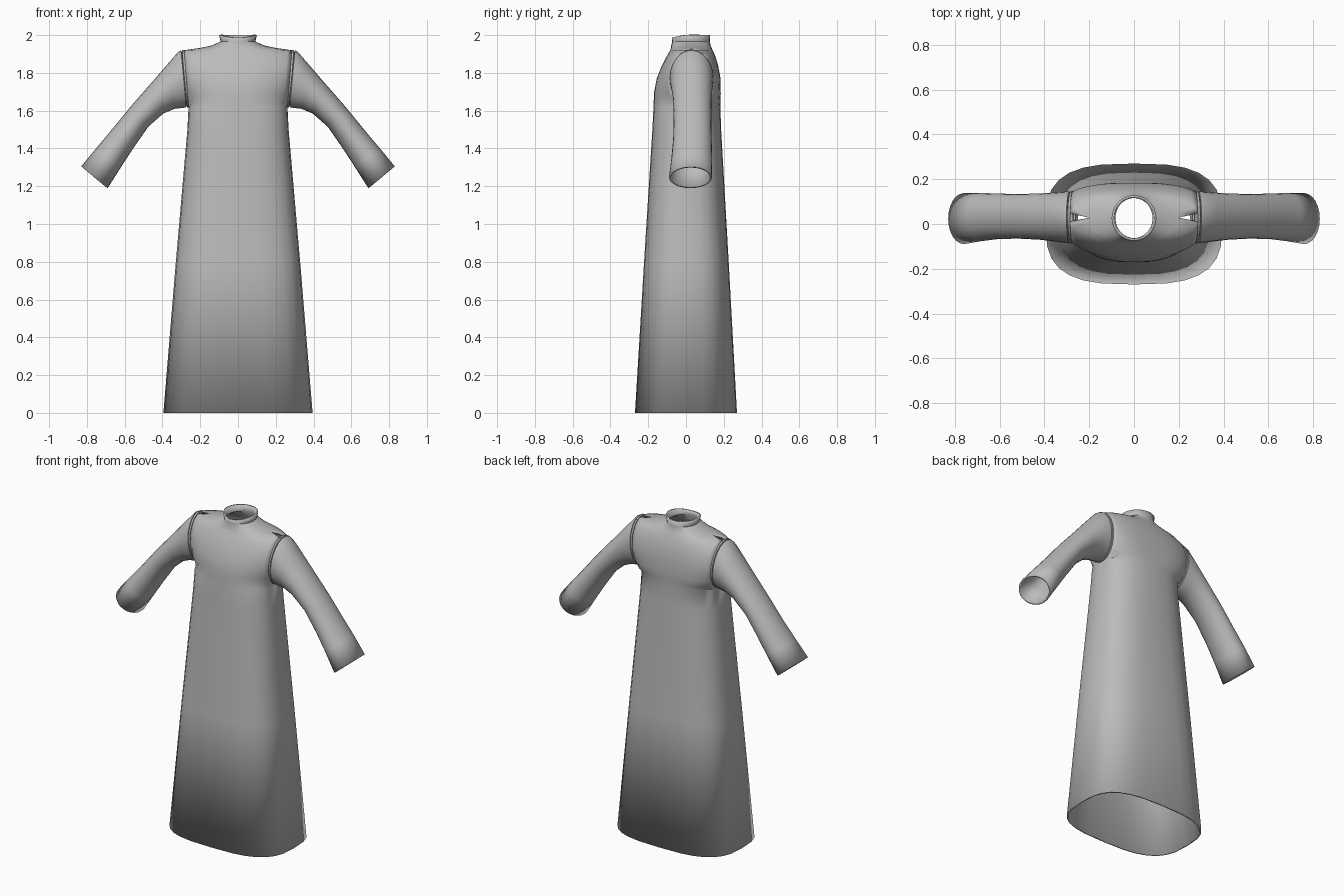
import bpy, bmesh, math
from mathutils import Vector

cube = bpy.data.objects.get("Cube")
if cube:
    bpy.data.objects.remove(cube, do_unlink=True)

cloth = bpy.data.materials.new("grey cloth")
cloth.use_nodes = True
cloth.diffuse_color = (0.5, 0.5, 0.5, 1)
cloth.node_tree.nodes["Principled BSDF"].inputs["Base Color"].default_value = (0.5, 0.5, 0.5, 1)


def loft(name, rings, is_hole=None, thickness=0.01):
    """Skin closed rings into an open tube of cloth."""
    bm = bmesh.new()
    loops = [[bm.verts.new(p) for p in ring] for ring in rings]
    n = len(loops[0])
    for low, high in zip(loops, loops[1:]):
        for i in range(n):
            j = (i + 1) % n
            face = bm.faces.new((low[i], low[j], high[j], high[i]))
            if is_hole and is_hole(i):
                face.material_index = 1
    # temporary caps make the outward direction certain
    for loop in (loops[0], loops[-1]):
        bm.faces.new(loop).material_index = 1
    bmesh.ops.remove_doubles(bm, verts=bm.verts[:], dist=0.0005)
    bmesh.ops.recalc_face_normals(bm, faces=bm.faces[:])
    holes = [f for f in bm.faces if f.material_index == 1]
    bmesh.ops.delete(bm, geom=holes, context='FACES')
    mesh = bpy.data.meshes.new(name)
    bm.to_mesh(mesh)
    bm.free()
    mesh.materials.append(cloth)
    obj = bpy.data.objects.new(name, mesh)
    bpy.context.collection.objects.link(obj)
    shell = obj.modifiers.new("cloth thickness", 'SOLIDIFY')
    shell.thickness = thickness
    shell.offset = -1
    bpy.ops.object.select_all(action='DESELECT')
    obj.select_set(True)
    bpy.context.view_layer.objects.active = obj
    bpy.ops.object.shade_smooth_by_angle(angle=math.radians(40))
    return obj


ARC = 14          # segments across the front, and across the back
ARM_Y = 0.03      # middle of the armholes


def signed_power(v, e):
    return math.copysign(abs(v) ** e, v)


def body_ring(z, c, w, front, back, n, dip=0):
    """Front and back arcs, c wide each way, ending w either side of an armhole."""
    b, mid = (back - front) / 2, (back + front) / 2
    a = c / (1 - (w / b) ** n) ** (1 / n)
    start = math.acos(min(1, (c / a) ** (n / 2)))
    points = []
    for side in (1, -1):
        for i in range(ARC + 1):
            t = start + (math.pi - 2 * start) * i / ARC
            x = side * a * signed_power(math.cos(t), 2 / n)
            y = side * b * abs(math.sin(t)) ** (2 / n)
            pull = (ARM_Y - mid) * (x / c) ** 2 if w else 0
            drop = dip * max(0, -y / b) ** 2
            points.append(Vector((x, mid + y + pull, z - drop)))
    return points


# Gown from hem to collar: height, half width, armhole half width, front, back, squareness
gown = [
    (0, .395, 0, -.27, .27, 3),
    (.8, .329, 0, -.222, .226, 2.8),
    (1.5, .268, 0, -.178, .186, 2.6),
    (1.62, .262, 0, -.172, .182, 2.5),
    (1.645, .265, .06, -.171, .183, 2.5),
    (1.69, .27, .1, -.17, .184, 2.5),
    (1.77, .277, .115, -.155, .183, 2.4),
    (1.84, .282, .1, -.127, .17, 2.3),
    (1.89, .284, .07, -.101, .155, 2.2),
    (1.92, .286, .02, -.084, .141, 2),
    (1.932, .2, 0, -.08, .136, 2),
    (1.945, .14, 0, -.078, .131, 2),
    (1.966, .092, 0, -.073, .126, 2),
]
rings = [body_ring(*row) for row in gown]
rings.append(body_ring(2, .1, 0, -.075, .128, 2, dip=.014))
loft("gown_body", rings, is_hole=lambda i: i % (ARC + 1) == ARC)


def sleeve_ring(side, top, bottom, front, back, sides=24):
    """Tilted oval between a top and a bottom point."""
    top, bottom = Vector((top[0], 0, top[1])), Vector((bottom[0], 0, bottom[1]))
    mid, up = (top + bottom) / 2, (top - bottom) / 2
    ring = []
    for i in range(sides):
        t = math.tau * i / sides
        p = mid + up * math.cos(t)
        p.y = (front + back) / 2 + (back - front) / 2 * math.sin(t)
        ring.append((p.x * side, p.y, p.z))
    return ring


# Sleeve from shoulder to cuff: top point, bottom point, front, back
sleeve = [
    ((.298, 1.908), (.272, 1.63), -.078, .136),
    ((.302, 1.92), (.274, 1.618), -.086, .145),
    ((.315, 1.913), (.29, 1.615), -.085, .145),
    ((.37, 1.85), (.335, 1.61), -.078, .141),
    ((.45, 1.757), (.395, 1.585), -.07, .136),
    ((.57, 1.62), (.475, 1.515), -.065, .134),
    ((.67, 1.497), (.555, 1.4), -.068, .136),
    ((.75, 1.402), (.62, 1.3), -.077, .139),
    ((.83, 1.305), (.69, 1.19), -.09, .138),
]
# Raised band sewn round each armhole
band = [
    ((.284, 1.908), (.26, 1.63), -.078, .136),
    ((.286, 1.922), (.262, 1.616), -.087, .147),
    ((.296, 1.922), (.27, 1.616), -.087, .147),
    ((.298, 1.908), (.272, 1.63), -.078, .136),
]
for label, side in (("left", 1), ("right", -1)):
    loft(label + "_sleeve", [sleeve_ring(side, *row) for row in sleeve])
    loft(label + "_armhole_band", [sleeve_ring(side, *row) for row in band], thickness=.004)
